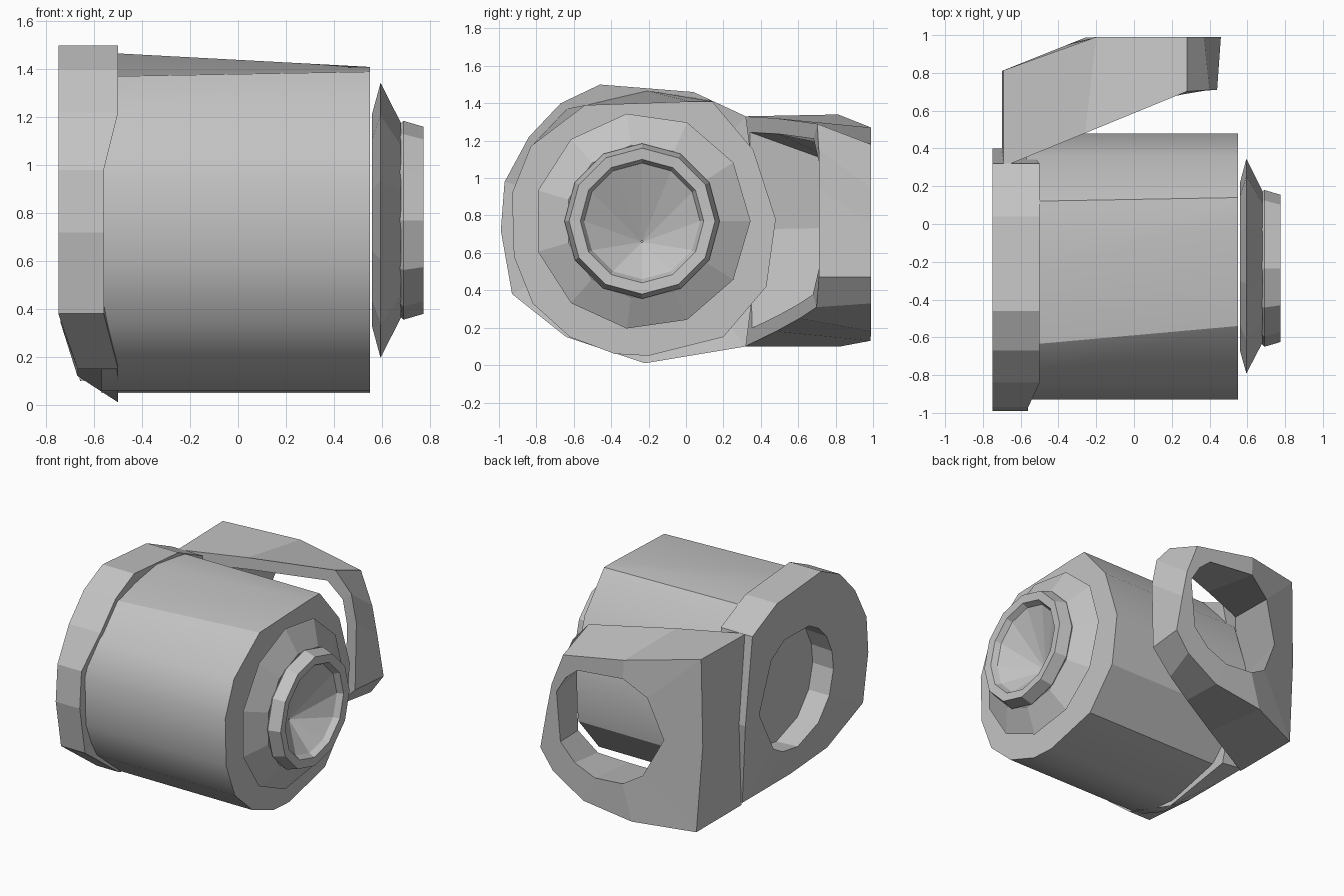
import bpy, bmesh
from math import cos, sin, pi, atan2, radians

cube = bpy.data.objects.get("Cube")
if cube:
    bpy.data.objects.remove(cube, do_unlink=True)

grey = bpy.data.materials.new("plain_grey")
grey.use_nodes = True
grey.diffuse_color = (0.55, 0.55, 0.55, 1)
grey.node_tree.nodes["Principled BSDF"].inputs["Base Color"].default_value = (0.55, 0.55, 0.55, 1)

CY, CZ = -0.19, 0.76  # centre of the collar opening


def loft(name, rings, closed=False, caps=True, smooth=None):
    """Bridge equal-sized rings of points; closed joins the last ring to the first."""
    bm = bmesh.new()
    loops = [[bm.verts.new(p) for p in ring] for ring in rings]
    pairs = list(zip(loops, loops[1:])) + ([(loops[-1], loops[0])] if closed else [])
    for a, b in pairs:
        for i in range(len(a)):
            j = (i + 1) % len(a)
            bm.faces.new((a[i], a[j], b[j], b[i]))
    if caps and not closed:
        bm.faces.new(loops[0])
        bm.faces.new(loops[-1])
    bmesh.ops.recalc_face_normals(bm, faces=bm.faces)
    mesh = bpy.data.meshes.new(name)
    bm.to_mesh(mesh)
    bm.free()
    mesh.materials.append(grey)
    obj = bpy.data.objects.new(name, mesh)
    bpy.context.collection.objects.link(obj)
    if smooth:
        bpy.ops.object.select_all(action="DESELECT")
        bpy.context.view_layer.objects.active = obj
        obj.select_set(True)
        bpy.ops.object.shade_smooth_by_angle(angle=radians(smooth))
    return obj


def circle(x, r, n, cy=-0.235, cz=0.77):
    return [(x, cy + r * cos(2 * pi * i / n), cz + r * sin(2 * pi * i / n)) for i in range(n)]


# Drum: rounded at the front, flatter on top, with a ridge running askew
section = [(0.36, 1.15), (0.48, 0.78), (0.43, 0.42), (0.20, 0.15), (-0.20, 0.05), (-0.38, 0.06),
           (-0.62, 0.15), (-0.82, 0.33), (-0.92, 0.58), (-0.93, 0.92), (-0.83, 1.17)]
loft("drum", [
    [(-0.57, y, z) for y, z in [(-0.22, 1.47), (0.12, 1.42)] + section + [(-0.64, 1.37)]],
    [(0.55, y, z) for y, z in [(0.02, 1.41), (0.14, 1.41)] + section + [(-0.54, 1.39)]],
], smooth=28)

# Sloping cover disc in front of the drum
cover = [(0.56, 0.45), (0.595, 0.58), (0.68, 0.41), (0.66, 0.35)]
loft("cover_disc", [circle(x, r, 11) for x, r in cover], closed=True)

# Raised hub ring with a deep cone-shaped cup inside
hub = [(0.67, 0.36), (0.675, 0.40), (0.69, 0.415), (0.775, 0.39), (0.77, 0.33), (0.73, 0.31)]
loft("hub_ring", [circle(x, r, 12) for x, r in hub] + [circle(0.57, 0.005, 12, cz=0.66)],
     caps=False)

# Collar around the closed end, with a round opening
outline = [(0.32, 1.33), (0.04, 1.46), (-0.46, 1.50), (-0.67, 1.40), (-0.84, 1.22),
           (-0.97, 0.98), (-0.99, 0.72), (-0.93, 0.38), (-0.64, 0.15), (-0.22, 0.01),
           (0.08, 0.06), (0.32, 0.10), (0.40, 0.72)]


def opening(x, r):
    return [(x, CY + r * cos(t), CZ + r * sin(t))
            for t in (atan2(z - CZ, y - CY) for y, z in outline)]


loft("collar", [
    [(-0.50 if abs(z - CZ) > 0.4 else -0.56, y, z) for y, z in outline],
    [(-0.75 if z > 0.2 else -0.67, y, max(z, 0.12)) for y, z in outline],
    opening(-0.74, 0.42),
    opening(-0.56, 0.43),
], closed=True)

# Side arm: wedge-shaped eye plate beside the drum, its top falling outwards
near = [(-0.66, 0.10), (-0.26, 0.18), (0.05, 0.25), (0.27, 0.31), (0.43, 0.47), (0.44, 0.95),
        (0.40, 1.15), (0.28, 1.29), (-0.26, 1.32), (-0.69, 1.33), (-0.70, 0.72)]
far = [(-0.66, 0.10), (-0.26, 0.13), (0.12, 0.18), (0.36, 0.33), (0.46, 0.47), (0.41, 0.75),
       (0.37, 0.95), (0.28, 1.18), (-0.20, 1.27), (-0.69, 1.34), (-0.70, 0.72)]
EX, EZ = -0.05, 0.76  # centre of the eye


def outer_y(x):
    return min(0.99, 0.81 + 0.40 * (x + 0.70))


def inner_y(x):
    return min(0.71, 0.30 + 0.41 * (x + 0.70))


# The eye is wide towards the drum and narrows to a rounder hole outside
wide_eye = [(EX + 0.85 * (x - EX), EZ + 0.85 * (z - EZ)) for x, z in near]
round_eye = [(EX + 0.41 * cos(t), EZ + 0.40 * sin(t))
             for t in (atan2(z - EZ, x - EX) for x, z in near)]
loft("side_arm", [
    [(x, outer_y(x), z) for x, z in far],
    [(x, inner_y(x), z) for x, z in near],
    [(x, inner_y(x), z) for x, z in wide_eye],
    [(x, outer_y(x), z) for x, z in round_eye],
], closed=True)
